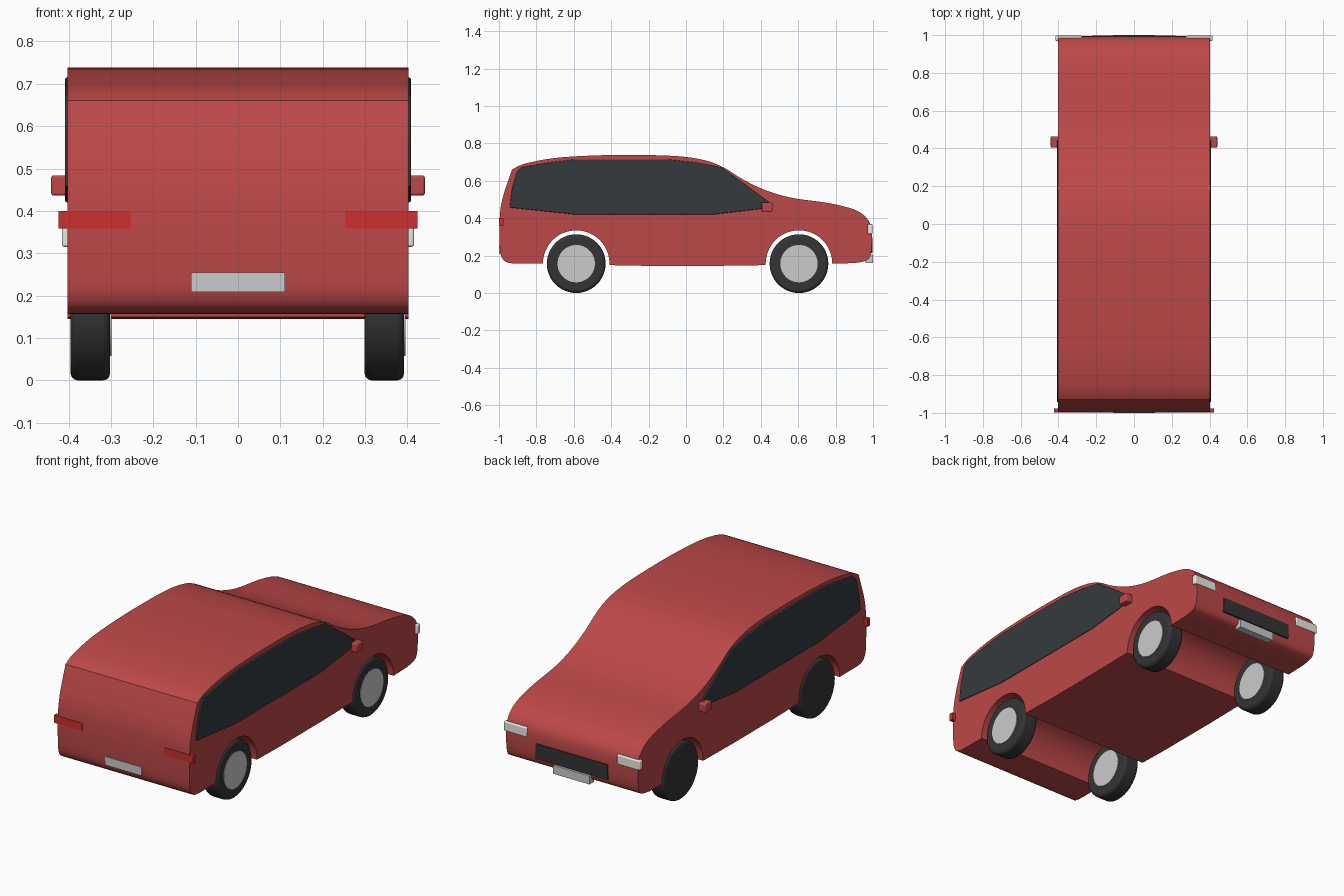
import bpy, bmesh, math
from mathutils import Vector

if "Cube" in bpy.data.objects:
    bpy.data.objects.remove(bpy.data.objects["Cube"])


def material(name, rgb):
    m = bpy.data.materials.new(name)
    m.diffuse_color = (*rgb, 1)
    m.use_nodes = True
    m.node_tree.nodes["Principled BSDF"].inputs["Base Color"].default_value = m.diffuse_color
    return m


RED = material("red paint", (0.51, 0.065, 0.065))
TAIL = material("tail red", (0.60, 0.03, 0.03))
GLASS = material("dark glass", (0.034, 0.042, 0.048))
TYRE = material("tyre black", (0.034, 0.034, 0.034))
LAMP = material("lamp white", (0.83, 0.83, 0.78))


def finish(name, bm, mat=None, bevel=0, angle=30):
    bmesh.ops.recalc_face_normals(bm, faces=bm.faces)
    me = bpy.data.meshes.new(name)
    bm.to_mesh(me)
    bm.free()
    ob = bpy.data.objects.new(name, me)
    bpy.context.collection.objects.link(ob)
    if mat:
        me.materials.append(mat)
    if bevel:
        b = ob.modifiers.new("bevel", "BEVEL")
        b.width, b.segments, b.limit_method = bevel, 3, "ANGLE"
    bpy.ops.object.select_all(action="DESELECT")
    ob.select_set(True)
    bpy.context.view_layer.objects.active = ob
    bpy.ops.object.shade_smooth_by_angle(angle=math.radians(angle))
    return ob


def slab(name, outline, x0, x1, mat, bevel=0):
    """Extrude a (y, z) outline from x0 to x1."""
    bm = bmesh.new()
    f = bm.faces.new([bm.verts.new((x0, y, z)) for y, z in outline])
    ext = bmesh.ops.extrude_face_region(bm, geom=[f])
    vs = [g for g in ext["geom"] if isinstance(g, bmesh.types.BMVert)]
    bmesh.ops.translate(bm, vec=(x1 - x0, 0, 0), verts=vs)
    return finish(name, bm, mat, bevel)


def box(name, x, y, z, mat=None, bevel=0):
    return slab(name, [(y[0], z[0]), (y[1], z[0]), (y[1], z[1]), (y[0], z[1])], *x, mat, bevel)


def spline(pts, n=4):
    """Catmull-Rom curve through the points."""
    p = [Vector(q) for q in [pts[0], *pts, pts[-1]]]
    out = []
    for a, b, c, d in zip(p, p[1:], p[2:], p[3:]):
        for i in range(n):
            t = i / n
            out.append(0.5 * (2 * b + (c - a) * t + (2 * a - 5 * b + 4 * c - d) * t * t
                              + (3 * b - a - 3 * c + d) * t ** 3))
    return out + [p[-1]]


def arch(y, z, r=0.178):
    """Wheel arch opening, from its front foot to its rear foot."""
    return [(y + r * math.cos(a), z + r * math.sin(a))
            for a in (math.pi * i / 24 for i in range(25))]


FRONT_Y, REAR_Y, HUB_Z = 0.604, -0.587, 0.157

# Body shell: side profile with arches cut through the full width
tail = spline([(-0.90, 0.157), (-0.955, 0.163), (-0.985, 0.19), (-0.996, 0.25),
               (-0.996, 0.40), (-0.98, 0.51), (-0.93, 0.66)])
roof = spline([(-0.93, 0.66), (-0.86, 0.692), (-0.70, 0.722), (-0.50, 0.735), (-0.28, 0.738),
               (-0.05, 0.732), (0.10, 0.71), (0.20, 0.672), (0.30, 0.61), (0.40, 0.56),
               (0.50, 0.525), (0.60, 0.503), (0.75, 0.483), (0.87, 0.456), (0.94, 0.425),
               (0.985, 0.37), (0.994, 0.29), (0.987, 0.205), (0.963, 0.173), (0.90, 0.16)])
profile = (tail[:-1] + roof + arch(FRONT_Y, HUB_Z)
           + [(0.425, 0.149), (0.15, 0.145), (-0.20, 0.145), (-0.409, 0.149)]
           + arch(REAR_Y, HUB_Z))
slab("body", profile, -0.402, 0.402, RED)

# Side windows
window = [(-0.943, 0.457), (-0.93, 0.56), (-0.905, 0.645), (-0.88, 0.672), (-0.74, 0.697),
          (-0.595, 0.715), (-0.10, 0.715), (0.05, 0.698), (0.19, 0.672), (0.30, 0.592),
          (0.445, 0.485), (0.42, 0.452), (0.147, 0.42), (-0.595, 0.42)]

for side, s in (("left", -1), ("right", 1)):
    slab(side + " window", window, s * 0.39, s * 0.408, GLASS, 0.004)
    box(side + " mirror", (s * 0.395, s * 0.441), (0.405, 0.463), (0.436, 0.484), RED, 0.006)
    box(side + " headlight", (s * 0.275, s * 0.416), (0.97, 0.997), (0.315, 0.368), LAMP, 0.006)
    box(side + " taillight", (s * 0.252, s * 0.424), (-0.999, -0.977), (0.358, 0.40), TAIL)

# Grille and number plates
box("grille", (-0.22, 0.22), (0.96, 0.998), (0.213, 0.297), TYRE)
box("front plate", (-0.111, 0.111), (0.96, 1.0), (0.16, 0.207))
box("rear plate", (-0.111, 0.111), (-1.0, -0.98), (0.208, 0.255))


def disc(name, r, x0, x1, y, mat, bevel):
    ring = [(y + r * math.cos(a), HUB_Z + r * math.sin(a))
            for a in (math.tau * i / 48 for i in range(48))]
    return slab(name, ring, x0, x1, mat, bevel)


# Wheels: the hub disc sits on the +x face of every tyre
for end, y in (("front", FRONT_Y), ("rear", REAR_Y)):
    for side, x in (("left", -0.348), ("right", 0.346)):
        disc(f"{end} {side} tyre", 0.157, x - 0.047, x + 0.046, y, TYRE, 0.016)
        disc(f"{end} {side} hub", 0.10, x + 0.03, x + 0.049, y, None, 0)
